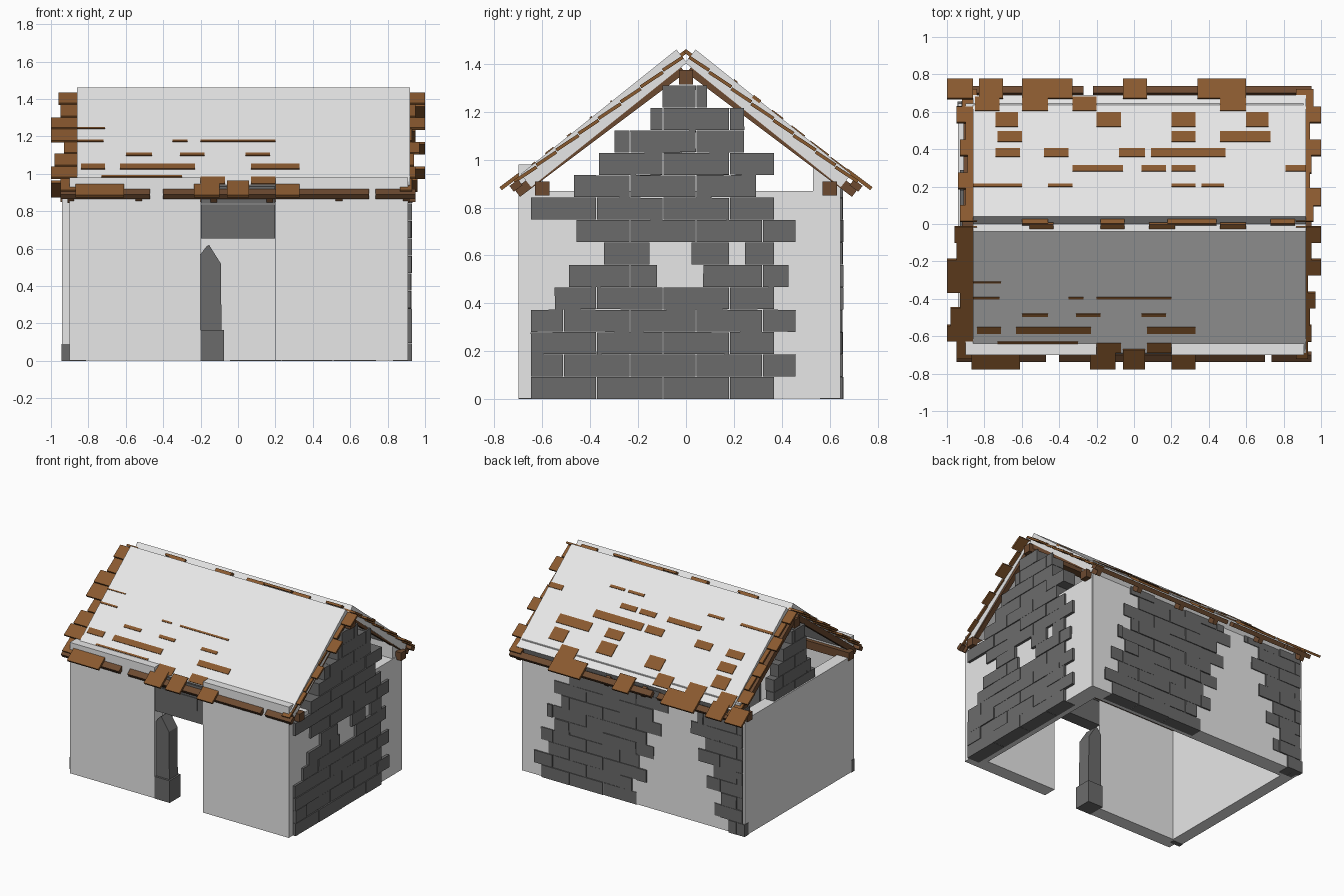
import bpy, bmesh, math, random
from mathutils import Matrix, Vector

if "Cube" in bpy.data.objects:
    bpy.data.objects.remove(bpy.data.objects["Cube"])

random.seed(4)


def material(name, rgb):
    m = bpy.data.materials.new(name)
    m.diffuse_color = (*rgb, 1)
    m.use_nodes = True
    m.node_tree.nodes["Principled BSDF"].inputs["Base Color"].default_value = m.diffuse_color
    return m


PLASTER = material("pale plaster", (0.8, 0.8, 0.8))
STONE = material("grey stone", (0.148, 0.148, 0.148))
TILE = material("brown shingle", (0.25, 0.1, 0.028))
BEAM = material("dark timber", (0.15, 0.068, 0.03))


def add_box(bm, centre, size, rot=Matrix.Identity(4)):
    mat = Matrix.Translation(centre) @ rot @ Matrix.Diagonal((*size, 1))
    bmesh.ops.create_cube(bm, size=1, matrix=mat)


def add_span(bm, lo, hi):
    lo, hi = Vector(lo), Vector(hi)
    add_box(bm, (lo + hi) / 2, hi - lo)


def finish(bm, name, mat):
    bmesh.ops.recalc_face_normals(bm, faces=bm.faces)
    me = bpy.data.meshes.new(name)
    bm.to_mesh(me)
    bm.free()
    me.materials.append(mat)
    ob = bpy.data.objects.new(name, me)
    bpy.context.collection.objects.link(ob)
    return ob


def box_object(name, mat, lo, hi):
    bm = bmesh.new()
    add_span(bm, lo, hi)
    return finish(bm, name, mat)


# plaster walls
box_object("front_wall_left", PLASTER, (-0.90, -0.70, 0.002), (-0.20, -0.60, 0.98))
box_object("front_wall_right", PLASTER, (0.20, -0.70, 0.002), (0.91, -0.60, 0.98))
box_object("back_wall", PLASTER, (-0.90, 0.53, 0.002), (0.905, 0.645, 0.982))
box_object("left_wall", PLASTER, (-0.94, -0.64, 0.002), (-0.85, 0.645, 0.87))
box_object("right_wall", PLASTER, (0.79, -0.64, 0.002), (0.91, 0.64, 0.87))

# stone courses in running bond
ROW, LEN = 0.0936, 0.277


def course(bm, axis, lo, hi, row, depth, shift=0.0):
    """One row of stones along x or y; depth gives the other axis' range."""
    cut = -0.65 + shift + (LEN / 2 if row % 2 else 0) - 3 * LEN
    z0 = row * ROW
    while cut < hi:
        a, b = max(lo, cut), min(hi, cut + LEN)
        cut += LEN
        if b - a < 0.03:
            continue
        d = random.uniform(0, 0.008)
        c = [(a + b) / 2, (depth[0] + depth[1]) / 2 - d / 2, z0 + ROW / 2]
        s = [b - a - 0.004, depth[1] - depth[0] - d, ROW - 0.002]
        if row == 0:
            c[2] -= 0.001
        tilt = random.uniform(-0.008, 0.008) if row else 0
        if axis == "y":
            c[0], c[1], s[0], s[1] = c[1], c[0], s[1], s[0]
            rot = Matrix.Rotation(tilt, 4, "X")
        else:
            rot = Matrix.Rotation(tilt, 4, "Y")
        add_box(bm, c, s, rot)


# right gable: ragged rows with missing stones in the middle
gable = [[(-0.65, 0.37)], [(-0.65, 0.46)], [(-0.65, 0.37)], [(-0.65, 0.46)],
         [(-0.55, 0.37)], [(-0.49, -0.12), (0.07, 0.43)],
         [(-0.345, -0.15), (0.02, 0.20), (0.245, 0.37)], [(-0.46, 0.46)],
         [(-0.65, 0.37)], [(-0.47, 0.295)], [(-0.365, 0.37)], [(-0.30, 0.245)],
         [(-0.15, 0.245)], [(-0.10, 0.09)]]
bm = bmesh.new()
for r, spans in enumerate(gable):
    for lo, hi in spans:
        course(bm, "y", lo, hi, r, (0.83, 0.932))
finish(bm, "right_gable_stones", STONE)

# left gable: only a stepped remnant stands above the plaster
bm = bmesh.new()
for r, lo, hi in ((9, -0.2, 0.29), (10, -0.15, 0.29), (11, -0.1, 0.24), (12, -0.1, 0.2), (13, -0.08, 0.08)):
    course(bm, "y", lo, hi, r, (-0.93, -0.86))
finish(bm, "left_gable_stones", STONE)

# back wall: a slanting patch and a corner patch
bm = bmesh.new()
for r in range(10):
    t = r / 9
    jag = 0.05 if r % 2 else -0.04
    course(bm, "x", -0.03 - 0.27 * t + jag, 0.78 - 0.25 * t + jag, r, (0.56, 0.657), 0.05)
    course(bm, "x", -0.925, -0.77 + 0.29 * t + jag, r, (0.56, 0.657), 0.05)
finish(bm, "back_wall_stones", STONE)

# stray foundation stones at the corners
bm = bmesh.new()
add_span(bm, (-0.943, -0.645, 0), (-0.86, -0.61, 0.09))
add_span(bm, (-0.943, 0.61, 0), (-0.86, 0.655, 0.09))
add_span(bm, (0.84, -0.645, 0), (0.93, -0.60, 0.09))
finish(bm, "corner_stones", STONE)

# stone lintel over the doorway
bm = bmesh.new()
for z0, cuts in ((0.655, (-0.2, 0.2)), (0.745, (-0.2, -0.15, 0.15, 0.2)), (0.84, (-0.2, 0.0, 0.2))):
    for a, b in zip(cuts, cuts[1:]):
        add_span(bm, (a + 0.001, -0.695, z0), (b - 0.001, -0.60, z0 + 0.092))
finish(bm, "door_lintel", STONE)

# door jamb: plinth and a broken pointed shaft
box_object("door_jamb_plinth", STONE, (-0.20, -0.70, 0), (-0.075, -0.57, 0.165))
bm = bmesh.new()
shape = [(-0.20, 0.16), (-0.088, 0.16), (-0.092, 0.52), (-0.155, 0.62), (-0.17, 0.61), (-0.20, 0.57)]
f = bm.faces.new([bm.verts.new((x, -0.685, z)) for x, z in shape])
ext = bmesh.ops.extrude_face_region(bm, geom=[f])
bmesh.ops.translate(bm, vec=(0, 0.10, 0), verts=[v for v in ext["geom"] if isinstance(v, bmesh.types.BMVert)])
finish(bm, "door_jamb_shaft", STONE)

# roof slabs: two thick plates meeting at their lower ridge edge
PITCH = math.atan(0.8)
CP, SP = math.cos(PITCH), math.sin(PITCH)
for s, name in ((1, "back_roof_slab"), (-1, "front_roof_slab")):
    bm = bmesh.new()
    y = 0.365 - 0.035 * SP
    z = 1.46 - 0.8 * (0.365 - 0.04) - 0.035 * CP
    add_box(bm, (0.03, s * y, z), (1.78, 0.65 / CP, 0.07), Matrix.Rotation(-s * PITCH, 4, "X"))
    finish(bm, name, PLASTER)

# shingles showing through the slab: (y, visible depth, x ranges)
back = [(0.205, 0.015, [(-0.86, -0.6), (-0.46, -0.33), (0.2, 0.33), (0.36, 0.48)]),
        (0.295, 0.03, [(-0.33, -0.06), (0.04, 0.17), (0.2, 0.33), (0.81, 0.92)]),
        (0.38, 0.045, [(-0.74, -0.61), (-0.48, -0.35), (-0.08, 0.06), (0.09, 0.49)]),
        (0.465, 0.055, [(-0.73, -0.6), (0.2, 0.33), (0.46, 0.73)]),
        (0.555, 0.075, [(-0.74, -0.62), (-0.2, -0.07), (0.2, 0.33), (0.6, 0.72)]),
        (0.64, 0.075, [(-0.85, -0.72), (-0.6, -0.46), (-0.33, -0.2), (0.46, 0.6)])]
front = [(0.31, 0.006, [(-0.86, -0.71)]),
         (0.395, 0.01, [(-0.86, -0.72), (-0.35, -0.27), (-0.2, 0.07), (0.07, 0.2)]),
         (0.485, 0.018, [(-0.6, -0.46), (-0.31, -0.18), (0.04, 0.17)]),
         (0.567, 0.034, [(-0.84, -0.71), (-0.63, -0.36), (-0.36, -0.23), (0.07, 0.33)]),
         (0.632, 0.01, [(-0.73, -0.3)]),
         (0.66, 0.05, [(-0.2, -0.07), (0.07, 0.2)])]
eave = {1: [(-1.0, -0.86), (-0.83, -0.7), (-0.6, -0.33), (-0.06, 0.07), (0.34, 0.6)],
        -1: [(-0.87, -0.61), (-0.235, -0.1), (-0.06, 0.06), (0.2, 0.33)]}
ridge = {1: [(-0.6, -0.46), (-0.18, -0.05), (0.18, 0.44), (0.73, 0.86)],
         -1: [(-0.56, -0.43), (-0.18, -0.05), (0.08, 0.22), (0.46, 0.6)]}
# how far each gable-edge shingle reaches, from ridge to eave (0 = missing)
reach = {(1, -1): [0.93, 0.90, 0.94, 0.89, 0.93, 0.90, 0.95, 0.92],
         (1, 1): [0.96, 1.0, 0.94, 0.95, 1.0, 0.94, 1.0, 0.96],
         (-1, -1): [0.96, 0.95, 1.0, 1.0, 0.93, 0.98, 1.0, 0.95],
         (-1, 1): [1.0, 0.95, 1.0, 0.93, 0.97, 0.94, 0.95, 0.93]}
TP = math.atan(0.75)
for s, name, rows in ((1, "back", back), (-1, "front", front)):
    bm = bmesh.new()
    for y, d, spans in rows:
        for a, b in spans:
            add_box(bm, ((a + b) / 2, s * y, 1.489 - 0.8 * y), (b - a, d / CP, 0.014),
                    Matrix.Rotation(-s * (PITCH - 0.03), 4, "X"))
    rot = Matrix.Rotation(-s * TP, 4, "X")
    for a, b in eave[s]:
        add_box(bm, ((a + b) / 2, s * 0.722, 0.918), (b - a, 0.13, 0.016), rot)
    for a, b in ridge[s]:
        add_box(bm, ((a + b) / 2, s * 0.045, 1.418), (b - a, 0.12, 0.016), rot)
    # shingle ends sticking out past both gables
    rot = Matrix.Rotation(-s * (TP - 0.06), 4, "X")
    for k in range(8):
        y = 0.055 + 0.088 * k
        for e in (-1, 1):
            out = reach[s, e][k]
            inner = 0.865 if e > 0 else 0.84
            add_box(bm, (e * (inner + out) / 2, s * y, 1.442 - 0.75 * y),
                    (out - inner, 0.10 + 0.012 * (k % 2), 0.014), rot)
    finish(bm, name + "_shingles", TILE)

# rafters below the slabs, with tails past the eaves
for s, name in ((1, "back_rafters"), (-1, "front_rafters")):
    bm = bmesh.new()
    for x in (-0.895, -0.53, -0.13, 0.17, 0.54, 0.90):
        add_box(bm, (x, s * 0.36, 1.388 - 0.745 * 0.36), (0.035, 0.69 / math.cos(TP), 0.04),
                Matrix.Rotation(-s * TP, 4, "X"))
    finish(bm, name, BEAM)

# broken eave boards
boards = {1: [(-0.72, -0.27), (-0.22, 0.95), (-0.95, -0.74)],
          -1: [(-0.95, -0.47), (-0.40, 0.70), (0.735, 0.95)]}
for s, name in ((1, "back_eave_board"), (-1, "front_eave_board")):
    bm = bmesh.new()
    for a, b in boards[s]:
        add_box(bm, ((a + b) / 2, s * 0.71, 0.892), (b - a, 0.045, 0.03),
                Matrix.Rotation(-s * TP, 4, "X"))
    finish(bm, name, BEAM)

# ridge beam and wall plates along x
box_object("ridge_beam", BEAM, (-0.92, -0.03, 1.315), (0.95, 0.03, 1.375))
for s, name in ((1, "back_wall_plate"), (-1, "front_wall_plate")):
    box_object(name, BEAM, (-0.95, s * 0.60 - 0.03, 0.85), (0.95, s * 0.60 + 0.03, 0.91))
